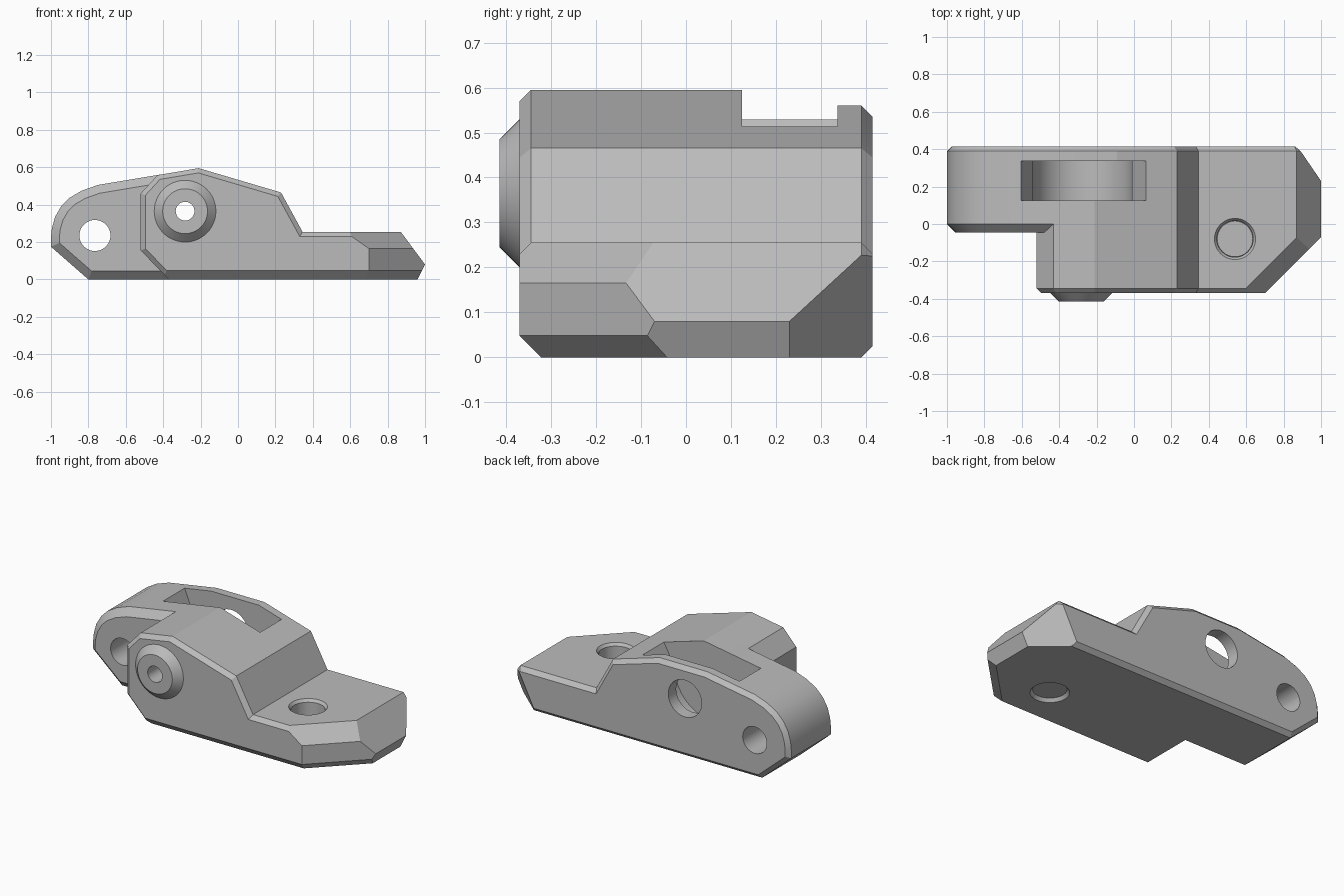
import bpy, bmesh, math
from mathutils import Vector, Matrix

cube = bpy.data.objects.get("Cube")
if cube:
    bpy.data.objects.remove(cube, do_unlink=True)

gray = bpy.data.materials.new("plain gray")
gray.use_nodes = True
gray.diffuse_color = (0.5, 0.5, 0.5, 1)
for node in gray.node_tree.nodes:
    if node.type == 'BSDF_PRINCIPLED':
        node.inputs["Base Color"].default_value = (0.5, 0.5, 0.5, 1)


def finish(name, bm):
    bmesh.ops.recalc_face_normals(bm, faces=bm.faces)
    mesh = bpy.data.meshes.new(name)
    bm.to_mesh(mesh)
    bm.free()
    mesh.materials.append(gray)
    obj = bpy.data.objects.new(name, mesh)
    bpy.context.collection.objects.link(obj)
    return obj


def inset(points, d):
    """Shrink a counter-clockwise outline by d with mitred corners."""
    pts = [Vector(p) for p in points]
    out = []
    for i, p in enumerate(pts):
        e1 = (p - pts[i - 1]).normalized()
        e2 = (pts[(i + 1) % len(pts)] - p).normalized()
        n1, n2 = Vector((-e1.y, e1.x)), Vector((-e2.y, e2.x))
        out.append(p + (n1 + n2) * d / (1 + n1.dot(n2)))
    return out


def prism(name, outline, rings, cuts=()):
    """Side outline lofted along y; rings are (y, inset), cuts are (point, outward normal)."""
    bm = bmesh.new()
    loops = [[bm.verts.new((p.x, y, p.y)) for p in inset(outline, d)] for y, d in rings]
    for a, b in zip(loops, loops[1:]):
        for i in range(len(a)):
            j = (i + 1) % len(a)
            bm.faces.new((a[i], a[j], b[j], b[i]))
    bm.faces.new(loops[0])
    bm.faces.new(loops[-1])
    for point, normal in cuts:
        geom = bm.verts[:] + bm.edges[:] + bm.faces[:]
        res = bmesh.ops.bisect_plane(bm, geom=geom, plane_co=point, plane_no=normal, clear_outer=True)
        edges = [e for e in res["geom_cut"] if isinstance(e, bmesh.types.BMEdge)]
        bmesh.ops.holes_fill(bm, edges=edges, sides=0)
    return finish(name, bm)


def frustum(name, start, end, r1, r2):
    a, b = Vector(start), Vector(end)
    rot = (b - a).to_track_quat('Z', 'Y').to_matrix().to_4x4()
    bm = bmesh.new()
    bmesh.ops.create_cone(bm, cap_ends=True, segments=48, radius1=r1, radius2=r2,
                          depth=(b - a).length, matrix=Matrix.Translation((a + b) / 2) @ rot)
    return finish(name, bm)


def combine(target, tool, operation):
    mod = target.modifiers.new("combine", 'BOOLEAN')
    mod.operation = operation
    mod.solver = 'EXACT'
    mod.object = tool
    bpy.context.view_layer.update()
    bpy.context.view_layer.objects.active = target
    bpy.ops.object.modifier_apply(modifier=mod.name)
    bpy.data.objects.remove(tool, do_unlink=True)


# Shared foot and sloping shoulder outline
foot = [(0.96, 0), (1, 0.08), (0.87, 0.255), (0.345, 0.255), (0.23, 0.465)]

# Front block: bevelled front rim, deeper bottom chamfer and cut foot corner
front_outline = [(-0.37, 0)] + foot + [(-0.21, 0.595), (-0.43, 0.5583), (-0.52, 0.46), (-0.52, 0.155)]
front_cuts = [
    ((0, -0.37, 0.048), (0, -1, -1)),
    ((1, -0.07, 0), (1, -1, 0)),
    ((1, -0.07, 0.165), (1, -1, math.sqrt(2))),
    ((1, -0.07, 0.048), (1, -1, -math.sqrt(2))),
]
body = prism("bracket_body", front_outline, [(-0.37, 0.025), (-0.345, 0), (0.2, 0)], front_cuts)

# Rear arm: rounded end, flat-topped wall and tilted foot corner
rounded_end = [(-0.75, 0.505), (-0.835, 0.475), (-0.9, 0.437), (-0.945, 0.392),
               (-0.978, 0.335), (-0.995, 0.275), (-1, 0.225), (-1, 0.175)]
rear_outline = [(-0.8, 0)] + foot + [(-0.0915, 0.56), (-0.42, 0.56)] + rounded_end
low, mid, high = Vector((0.96, 0.23, 0)), Vector((1, 0.23, 0.08)), Vector((0.87, 0.415, 0.243))
corner = (mid - low).cross(high - low)
if corner.x < 0:
    corner.negate()
arm = prism("rear_arm", rear_outline, [(-0.045, 0.045), (0, 0), (0.39, 0), (0.415, 0.025)],
            [(low, corner)])
combine(body, arm, 'UNION')

# Tapered boss around the axle
axle_x, axle_z = -0.283, 0.365
boss = frustum("axle_boss", (axle_x, -0.36, axle_z), (axle_x, -0.415, axle_z), 0.175, 0.12)
combine(body, boss, 'UNION')

# Wheel slot with round floor and flared mouth
slot_outline = [(-0.275 + 0.265 * math.cos(t), 0.375 + 0.265 * math.sin(t))
                for t in (math.pi * (1 + i / 20) for i in range(21))]
slot_outline += [(0.065, 0.514), (0.2, 0.7), (-0.69, 0.7), (-0.605, 0.53)]
combine(body, prism("slot_cutter", slot_outline, [(0.125, 0), (0.337, 0)]), 'DIFFERENCE')

# Axle, pivot and mounting holes, the last one countersunk on both faces
holes = [
    ((axle_x, -0.5, axle_z), (axle_x, 0.2, axle_z), 0.05, 0.05),
    ((axle_x, 0.3, axle_z), (axle_x, 0.5, axle_z), 0.115, 0.115),
    ((-0.765, -0.1, 0.235), (-0.765, 0.5, 0.235), 0.083, 0.083),
    ((0.54, -0.08, -0.1), (0.54, -0.08, 0.4), 0.097, 0.097),
    ((0.54, -0.08, 0.235), (0.54, -0.08, 0.275), 0.095, 0.125),
    ((0.54, -0.08, 0.02), (0.54, -0.08, -0.02), 0.095, 0.125),
]
for hole in holes:
    combine(body, frustum("hole_cutter", *hole), 'DIFFERENCE')

# Smooth the round parts, keep the bevels crisp
for obj in bpy.context.selected_objects:
    obj.select_set(False)
body.select_set(True)
bpy.context.view_layer.objects.active = body
bpy.ops.object.shade_smooth_by_angle(angle=math.radians(16))
